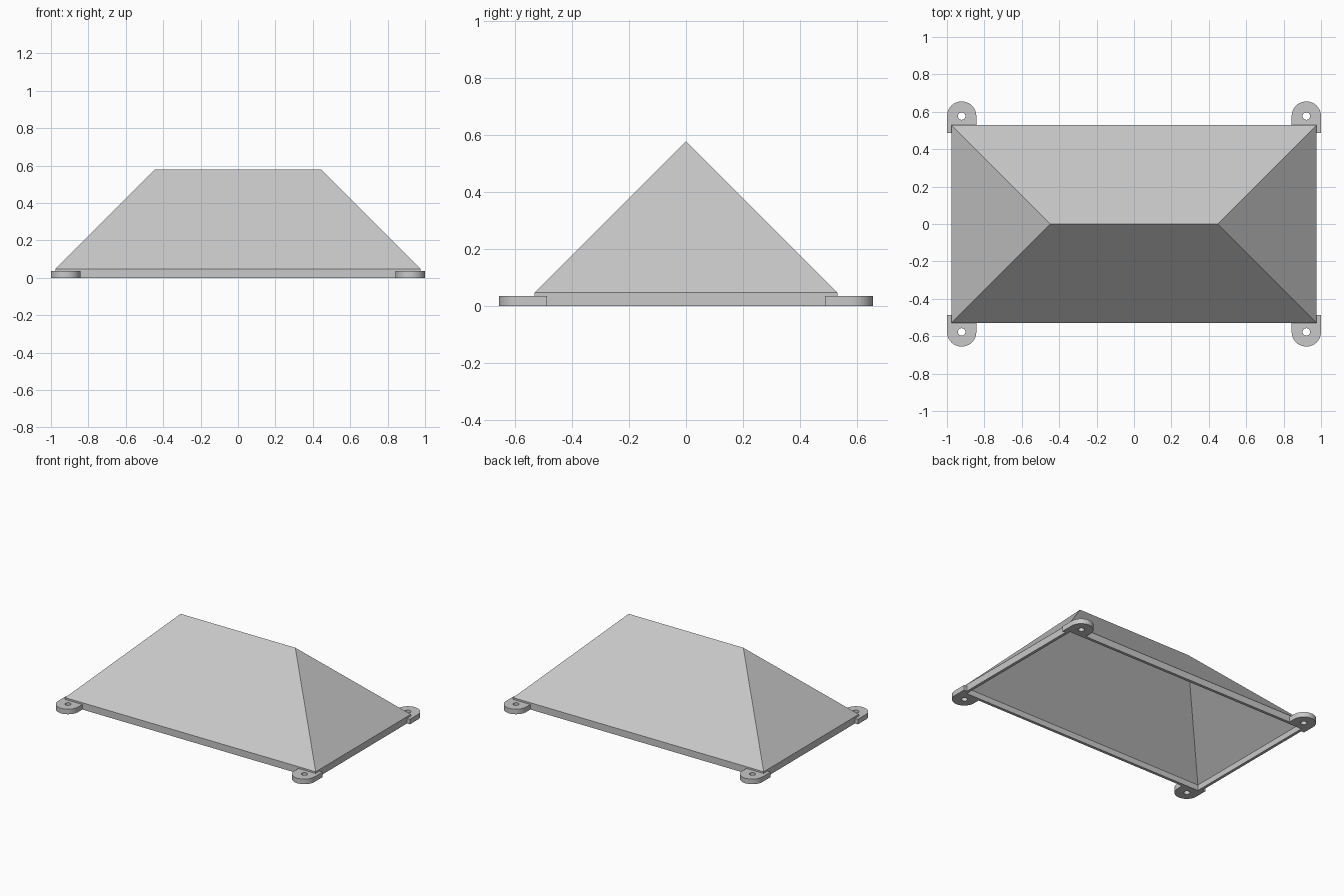
import bpy
import bmesh
from math import cos, sin, pi, sqrt

cube = bpy.data.objects.get("Cube")
if cube:
    bpy.data.objects.remove(cube, do_unlink=True)

HALF_X, HALF_Y, EAVE = 0.977, 0.53, 0.048    # hood footprint and skirt height
WALL = 0.02                                  # sheet thickness
LUG_X, LUG_Y, LUG_R = 0.9215, 0.577, 0.0785  # lug eye centre and radius
LUG_END, LUG_H, HOLE_R = 0.487, 0.036, 0.02

grey = bpy.data.materials.new("light_grey")
grey.use_nodes = True
grey.diffuse_color = (0.58, 0.58, 0.58, 1)
grey.node_tree.nodes["Principled BSDF"].inputs["Base Color"].default_value = grey.diffuse_color


def make_object(name, bm):
    bmesh.ops.recalc_face_normals(bm, faces=bm.faces)
    mesh = bpy.data.meshes.new(name)
    bm.to_mesh(mesh)
    bm.free()
    mesh.materials.append(grey)
    obj = bpy.data.objects.new(name, mesh)
    bpy.context.collection.objects.link(obj)
    return obj


def add_hip_skin(bm, hx, hy, eave):
    """Open skirt with a 45 degree hipped roof; returns the bottom ring."""
    corners = [(-hx, -hy), (hx, -hy), (hx, hy), (-hx, hy)]
    low = [bm.verts.new((x, y, 0)) for x, y in corners]
    top = [bm.verts.new((x, y, eave)) for x, y in corners]
    left, right = [bm.verts.new((s * (hx - hy), 0, eave + hy)) for s in (-1, 1)]
    for i in range(4):
        j = (i + 1) % 4
        bm.faces.new((low[i], low[j], top[j], top[i]))
    bm.faces.new((top[0], top[1], right, left))
    bm.faces.new((top[1], top[2], right))
    bm.faces.new((top[2], top[3], left, right))
    bm.faces.new((top[3], top[0], left))
    return low


# Hollow hipped hood: outer skin, inner skin and the rim joining them
bm = bmesh.new()
outer = add_hip_skin(bm, HALF_X, HALF_Y, EAVE)
inner = add_hip_skin(bm, HALF_X - WALL, HALF_Y - WALL, EAVE + WALL - WALL * sqrt(2))
for i in range(4):
    j = (i + 1) % 4
    bm.faces.new((outer[i], outer[j], inner[j], inner[i]))
make_object("hipped_hood", bm)


# Mounting lugs: rounded tab wrapping the hood corner, with a bolt hole
def add_loop(bm, points):
    verts = [bm.verts.new((x, y, 0)) for x, y in points]
    return [bm.edges.new((v, verts[i - 1])) for i, v in enumerate(verts)]


def arc(radius, sweep, steps):
    return [(LUG_X + radius * cos(sweep * i / steps),
             LUG_Y + radius * sin(sweep * i / steps)) for i in range(steps + 1)]


outline = [(HALF_X, LUG_END), (LUG_X + LUG_R, LUG_END)] + arc(LUG_R, pi, 24)
outline += [(LUG_X - LUG_R, HALF_Y), (HALF_X, HALF_Y)]
bm = bmesh.new()
edges = add_loop(bm, outline) + add_loop(bm, arc(HOLE_R, 2 * pi, 24)[:-1])
bmesh.ops.triangle_fill(bm, edges=edges, use_beauty=True)
base = bm.faces[:]
extruded = bmesh.ops.extrude_face_region(bm, geom=base, use_keep_orig=True)["geom"]
bmesh.ops.translate(bm, vec=(0, 0, LUG_H),
                    verts=[g for g in extruded if isinstance(g, bmesh.types.BMVert)])
lugs = make_object("mounting_lugs", bm)
mirror = lugs.modifiers.new("four_corners", 'MIRROR')
mirror.use_axis = (True, True, False)
mirror.use_mirror_merge = False

# Smooth the rounded edges only
bpy.ops.object.select_all(action='DESELECT')
lugs.select_set(True)
bpy.context.view_layer.objects.active = lugs
bpy.ops.object.shade_smooth_by_angle()
